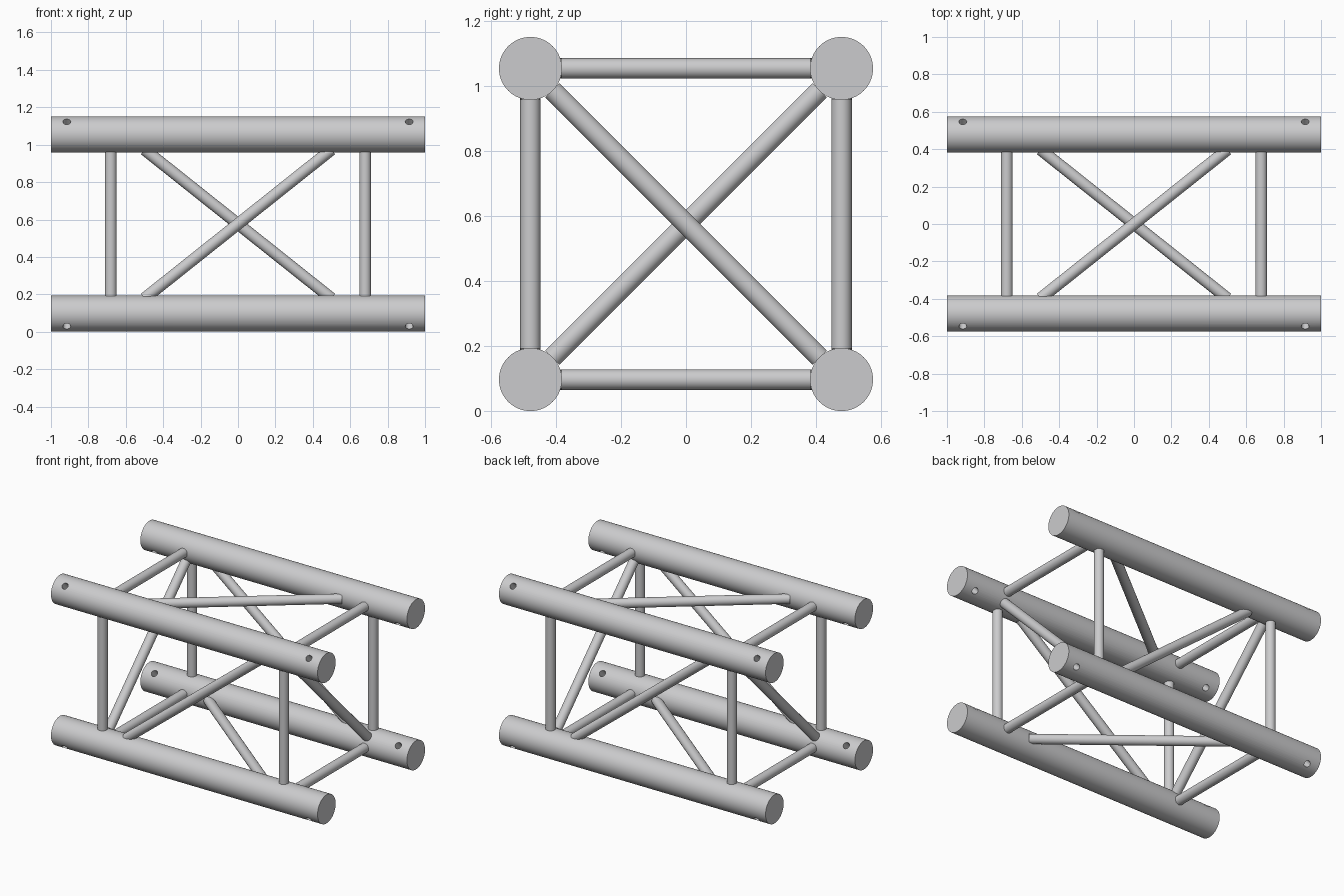
import bpy
import bmesh
from mathutils import Vector

cube = bpy.data.objects.get("Cube")
if cube:
    bpy.data.objects.remove(cube, do_unlink=True)

SPAN = 0.479        # half distance between the chords
CHORD_R = 0.097
MID_Z = SPAN + CHORD_R
STRUT_R = 0.0315
FRAME_X = 0.68      # square frames
BRACE_X = 0.48      # ends of the face braces
HOLE_X, HOLE_R = 0.915, 0.021

metal = bpy.data.materials.new("aluminium grey")
metal.use_nodes = True
grey = (0.6, 0.6, 0.61, 1)
metal.diffuse_color = grey
metal.node_tree.nodes["Principled BSDF"].inputs["Base Color"].default_value = grey


def rod(name, a, b, radius, sides):
    """Closed cylinder from point a to point b."""
    axis = b - a
    bm = bmesh.new()
    bmesh.ops.create_cone(bm, cap_ends=True, segments=sides,
                          radius1=radius, radius2=radius, depth=axis.length)
    mesh = bpy.data.meshes.new(name)
    bm.to_mesh(mesh)
    bm.free()
    mesh.materials.append(metal)
    obj = bpy.data.objects.new(name, mesh)
    obj.location = (a + b) / 2
    obj.rotation_euler = axis.to_track_quat("Z", "Y").to_euler()
    bpy.context.collection.objects.link(obj)
    return obj


def smooth(obj):
    bpy.ops.object.select_all(action="DESELECT")
    obj.select_set(True)
    bpy.context.view_layer.objects.active = obj
    bpy.ops.object.shade_smooth_by_angle(angle=0.6)


def strut(name, a, b, trim):
    """Strut between two chord centres, shortened at both ends."""
    step = (b - a).normalized() * trim
    smooth(rod(name, a + step, b - step, STRUT_R, 32))


# Corners run around the square section, starting at the lower front
names = ["lower_front", "upper_front", "upper_back", "lower_back"]
signs = [(-1, -1), (-1, 1), (1, 1), (1, -1)]


def corner(k, x):
    sy, sz = signs[k % 4]
    return Vector((x, sy * SPAN, MID_Z + sz * SPAN))


# Main chords, drilled right through near both ends
for k, name in enumerate(names):
    chord = rod(name + "_chord", corner(k, -1), corner(k, 1), CHORD_R, 64)
    outward = Vector((0, *signs[k])).normalized() * CHORD_R * 1.5
    for x in (-HOLE_X, HOLE_X):
        centre = corner(k, x)
        drill = rod("drill", centre - outward, centre + outward, HOLE_R, 24)
        drill.hide_render = True
        cut = chord.modifiers.new("pin_hole", "BOOLEAN")
        cut.object = drill
        cut.solver = "EXACT"
        bpy.context.view_layer.update()
        bpy.context.view_layer.objects.active = chord
        bpy.ops.object.modifier_apply(modifier=cut.name)
        bpy.data.objects.remove(drill, do_unlink=True)
    smooth(chord)

# Square frames and one sloping brace on each long face
for k, face in enumerate(["front", "top", "back", "bottom"]):
    for x, side in ((-FRAME_X, "right"), (FRAME_X, "left")):
        strut(f"{face}_{side}_frame_strut", corner(k, x), corner(k + 1, x), CHORD_R - 0.002)
    # brace runs between the chord surfaces and sinks slightly into them
    a, b = corner(k, -BRACE_X), corner(k + 1, BRACE_X)
    inward = (corner(k + 1, 0) - corner(k, 0)).normalized() * CHORD_R
    strut(face + "_brace", a + inward, b - inward, -0.025)

# Cross braces inside the two frames
strut("left_cross_brace", corner(1, FRAME_X), corner(3, FRAME_X), CHORD_R - 0.002)
strut("right_cross_brace", corner(0, -FRAME_X), corner(2, -FRAME_X), CHORD_R - 0.002)
